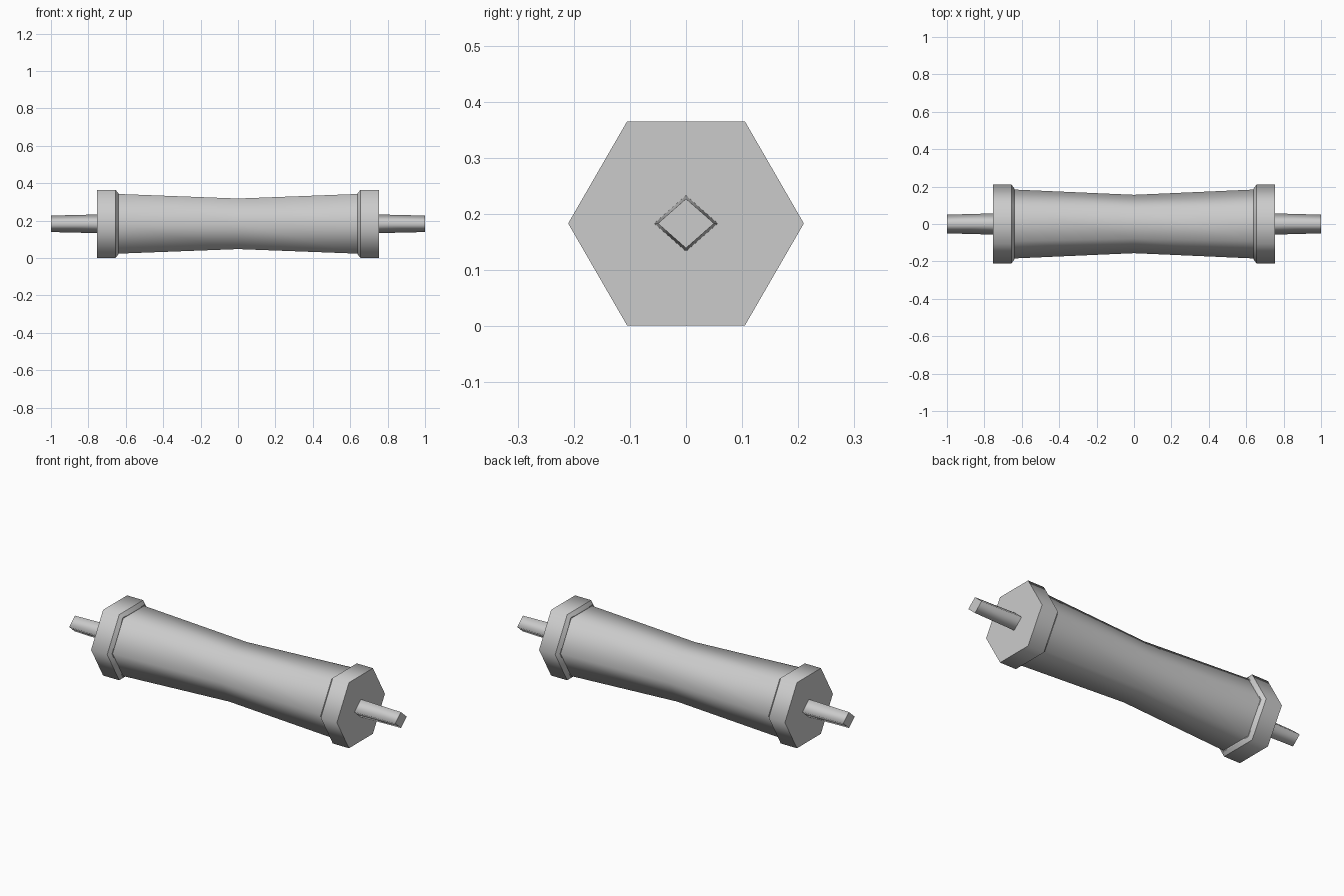
import bpy
import bmesh
from math import cos, sin, pi, radians

cube = bpy.data.objects.get("Cube")
if cube:
    bpy.data.objects.remove(cube)

AXIS_Z = 0.183

grey = bpy.data.materials.new("plain_grey")
grey.use_nodes = True
colour = (0.6, 0.6, 0.6, 1)
grey.diffuse_color = colour
grey.node_tree.nodes["Principled BSDF"].inputs["Base Color"].default_value = colour


def lathe(name, profile, sides, squash=1.0):
    """Sweep (x, radius) points round the long axis, smooth round the sides."""
    bm = bmesh.new()
    rings = []
    for x, r in profile:
        angles = [2 * pi * i / sides for i in range(sides)]
        rings.append([bm.verts.new((x, r * cos(a), AXIS_Z + r * squash * sin(a)))
                      for a in angles])
    for a, b in zip(rings, rings[1:]):
        for i in range(sides):
            j = (i + 1) % sides
            bm.faces.new((a[i], a[j], b[j], b[i])).smooth = True
    for ring in (rings[0], rings[-1]):
        bm.faces.new(ring)
    bmesh.ops.recalc_face_normals(bm, faces=bm.faces)
    # Keep only the rims sharp; the lengthwise corners stay smooth
    for e in bm.edges:
        rim = abs(e.verts[0].co.x - e.verts[1].co.x) < 1e-5
        if rim and e.calc_face_angle(0) > radians(30):
            e.smooth = False
    mesh = bpy.data.meshes.new(name)
    bm.to_mesh(mesh)
    bm.free()
    mesh.materials.append(grey)
    obj = bpy.data.objects.new(name, mesh)
    bpy.context.collection.objects.link(obj)
    return obj


# Six-sided barrel with a narrow waist
lathe("barrel", [(-0.66, 0.185), (0, 0.156), (0.66, 0.185)], 6)

# End caps with a chamfered inner shoulder, and tapered four-sided pegs
for side, s in (("left", 1), ("right", -1)):
    lathe(side + "_cap", [(s * 0.64, 0.19), (s * 0.655, 0.21), (s * 0.754, 0.21)], 6)
    lathe(side + "_peg", [(s * 0.74, 0.057), (s * 1.0, 0.05)], 4, 0.88)
